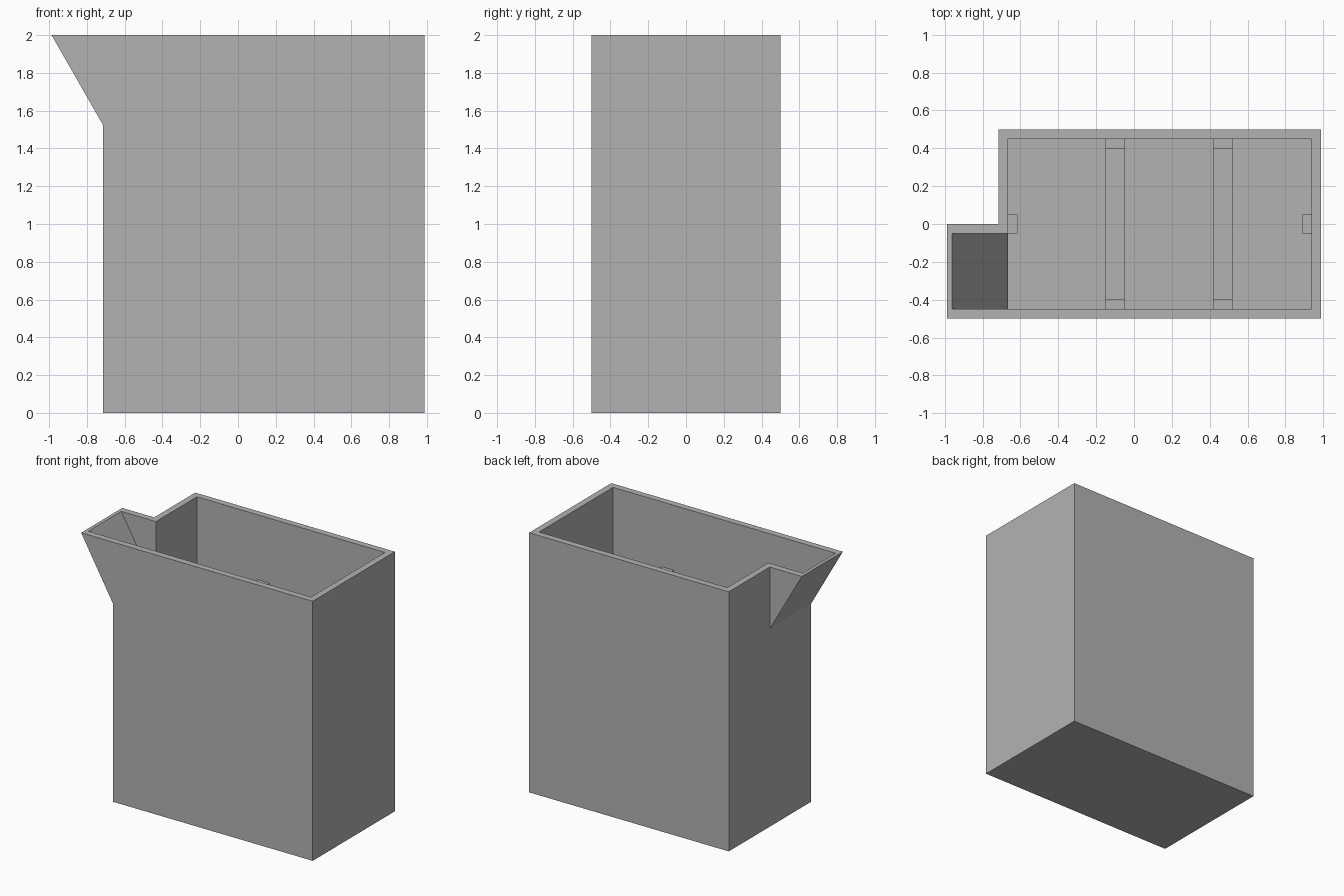
import bpy
import bmesh

if "Cube" in bpy.data.objects:
    bpy.data.objects.remove(bpy.data.objects["Cube"], do_unlink=True)

grey = bpy.data.materials.new("plain grey")
grey.use_nodes = True
grey.diffuse_color = (0.45, 0.45, 0.45, 1)
grey.node_tree.nodes["Principled BSDF"].inputs["Base Color"].default_value = grey.diffuse_color

# Main dimensions
LEFT, RIGHT, FRONT, BACK, TOP = 0.987, -0.715, -0.5, 0.5, 2.0
WALL = 0.05
SUPPORT_TOP = 1.5


def prism(name, profile, y0, y1):
    """Extrude an x-z outline from y0 to y1."""
    bm = bmesh.new()
    face = bm.faces.new([bm.verts.new((x, y0, z)) for x, z in profile])
    moved = bmesh.ops.extrude_face_region(bm, geom=[face])["geom"]
    bmesh.ops.translate(bm, vec=(0, y1 - y0, 0),
                        verts=[v for v in moved if isinstance(v, bmesh.types.BMVert)])
    bmesh.ops.recalc_face_normals(bm, faces=bm.faces)
    mesh = bpy.data.meshes.new(name)
    bm.to_mesh(mesh)
    bm.free()
    mesh.materials.append(grey)
    obj = bpy.data.objects.new(name, mesh)
    bpy.context.collection.objects.link(obj)
    return obj


def box(name, x0, x1, y0, y1, z0, z1):
    return prism(name, [(x0, z0), (x1, z0), (x1, z1), (x0, z1)], y0, y1)


def combine(target, tool, operation):
    """Apply a boolean and drop the tool object."""
    mod = target.modifiers.new(operation, "BOOLEAN")
    mod.operation, mod.solver, mod.object = operation, "EXACT", tool
    bpy.context.view_layer.objects.active = target
    bpy.ops.object.modifier_apply(modifier=mod.name)
    bpy.data.objects.remove(tool, do_unlink=True)


# Outer shell with the sloping corner spout
body = box("container_body", RIGHT, LEFT, FRONT, BACK, 0, TOP)
spout = prism("spout", [(RIGHT, 1.525), (-0.6, 1.525), (-0.6, TOP), (-LEFT, TOP)], FRONT, 0)
combine(body, spout, "UNION")

# Hollow inside of the container and of the spout
cavity = box("cavity", RIGHT + WALL, LEFT - WALL, FRONT + WALL, BACK - WALL, WALL, TOP + 0.1)
combine(body, cavity, "DIFFERENCE")
channel = prism("channel", [(-0.665, 1.49), (-0.6, 1.49), (-0.6, 2.1), (-1.018, 2.1)],
                FRONT + WALL, -WALL)
combine(body, channel, "DIFFERENCE")

# U-shaped supports: a floor bar with a post on the front and back walls
for label, x in (("right", -0.1), ("left", 0.47)):
    support = box(label + "_support", x - 0.05, x + 0.05, -0.45, 0.45, WALL, SUPPORT_TOP)
    gap = box("gap", x - 0.1, x + 0.1, -0.4, 0.4, 2 * WALL, TOP)
    combine(support, gap, "DIFFERENCE")

# Single posts on the end walls
box("right_end_post", RIGHT + WALL, RIGHT + 2 * WALL, -0.05, 0.05, WALL, SUPPORT_TOP)
box("left_end_post", LEFT - 2 * WALL, LEFT - WALL, -0.05, 0.05, WALL, SUPPORT_TOP)
